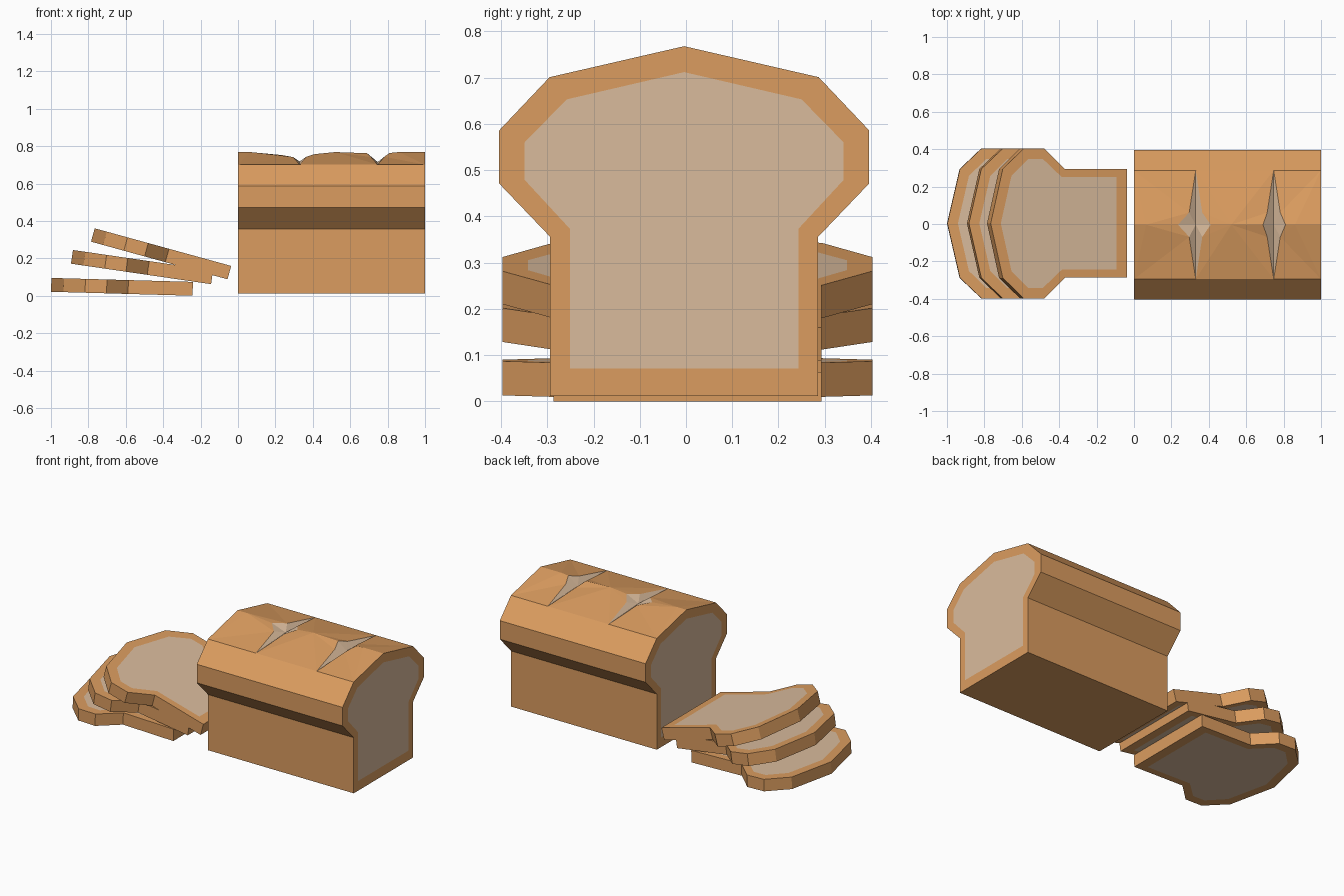
import bpy, bmesh, math

if "Cube" in bpy.data.objects:
    bpy.data.objects.remove(bpy.data.objects["Cube"])


def material(name, rgb):
    m = bpy.data.materials.new(name)
    m.diffuse_color = (*rgb, 1)
    m.use_nodes = True
    m.node_tree.nodes["Principled BSDF"].inputs["Base Color"].default_value = m.diffuse_color
    return m


CRUST = material("crust", (0.71, 0.335, 0.115))
CRUMB = material("crumb", (0.70, 0.50, 0.335))

# Half profiles (y, z) of a bread cross-section: crust outline and crumb outline
OUTER = [(0.29, 0), (0.29, 0.345), (0.40, 0.46), (0.40, 0.575), (0.291, 0.69), (0, 0.757)]
INNER = [(0.247, 0.06), (0.247, 0.362), (0.345, 0.468), (0.345, 0.549), (0.254, 0.642), (0, 0.701)]
EAVE_Y, EAVE_Z = OUTER[4]
RIDGE_Z = OUTER[5][1]


def mirrored(half):
    return half + [(-y, z) for y, z in reversed(half[:-1])]


def bread_mesh(length, open_roof=False):
    """Prism along x with crumb on both cut ends; the roof can be left open."""
    bm = bmesh.new()
    outer, inner = mirrored(OUTER), mirrored(INNER)
    n = len(outer)
    rings = [[bm.verts.new((x, y, z)) for y, z in prof]
             for prof, x in ((inner, 0), (outer, 0), (outer, length), (inner, length))]
    for k, (a, b) in enumerate(zip(rings, rings[1:])):
        for i in range(n):
            if open_roof and k == 1 and i in (4, 5):
                continue
            j = (i + 1) % n
            bm.faces.new((a[i], a[j], b[j], b[i]))
    for ring in (rings[0], rings[3]):
        bm.faces.new(ring).material_index = 1
    return bm


def add_scored_roof(bm, length, scores):
    """Two roof slopes with star-shaped bread scores sunk into the ridge."""
    def face(points, mat=0):
        f = bm.faces.new([bm.verts.new(p) for p in points])
        f.material_index = mat
        bmesh.ops.triangulate(bm, faces=[f])

    for s in (1, -1):
        eave = lambda x: (x, s * EAVE_Y, EAVE_Z)
        left = [eave(0), (0, 0, RIDGE_Z)]          # boundary left of the next score
        for cx, x0, z0, x1, z1, bottom in scores:
            tip, centre = eave(cx), (cx, 0, bottom)
            a, b = (x0, 0, z0), (x1, 0, z1)
            ia = (cx - 0.035, s * 0.065, 0.730)
            ib = (cx + 0.035, s * 0.065, 0.732)
            shoulder = (max(left[-1][0] + 0.06, x0 - 0.17), 0, RIDGE_Z)
            face(left + [shoulder, a, ia, tip])
            for p, q in ((a, ia), (ia, tip), (tip, ib), (ib, b)):
                face((centre, p, q), 1)
            left = [tip, ib, b]
        face(left + [(left[-1][0] + 0.05, 0, RIDGE_Z), (length, 0, RIDGE_Z), eave(length)])


def finish(bm, name, location, angle=0):
    bmesh.ops.remove_doubles(bm, verts=bm.verts, dist=0.0005)
    bmesh.ops.recalc_face_normals(bm, faces=bm.faces)
    me = bpy.data.meshes.new(name)
    bm.to_mesh(me)
    bm.free()
    me.materials.append(CRUST)
    me.materials.append(CRUMB)
    ob = bpy.data.objects.new(name, me)
    ob.location = location
    ob.rotation_euler = (0, angle, 0)
    bpy.context.collection.objects.link(ob)


# Uncut loaf: scores are (centre x, left x, left z, right x, right z, depth z)
loaf = bread_mesh(1.0, open_roof=True)
add_scored_roof(loaf, 1.0, [(0.33, 0.235, 0.741, 0.41, 0.746, 0.707),
                            (0.747, 0.69, 0.751, 0.81, 0.752, 0.704)])
finish(loaf, "loaf", (0, -0.004, 0.011))

# Fanned slices lying on their faces: (bottom corner x, z, tilt in degrees)
for i, (x, z, tilt) in enumerate([(-0.243, 0.0, 1.6), (-0.144, 0.062, 8.3), (-0.056, 0.088, 15.4)]):
    finish(bread_mesh(0.074), f"slice_{i + 1}", (x, 0.003, z), math.radians(tilt - 90))
